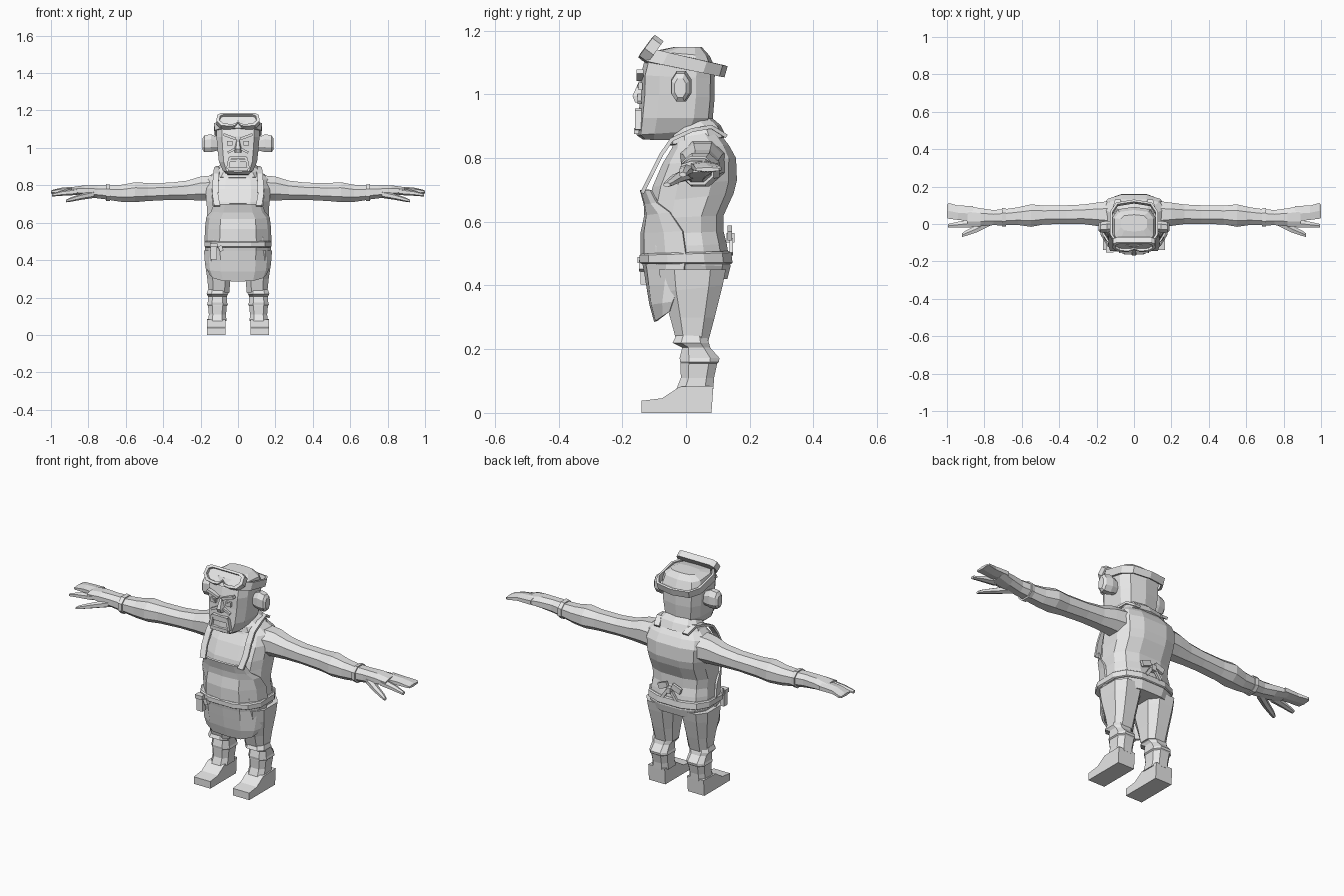
import bpy, bmesh, math
from mathutils import Vector

grey = bpy.data.materials.new("plain grey")
grey.diffuse_color = (0.8, 0.8, 0.8, 1)


def make(name, verts, faces, mirror=False, thick=0):
    bm = bmesh.new()
    vs = [bm.verts.new(v) for v in verts]
    for f in faces:
        bm.faces.new([vs[i] for i in f])
    bmesh.ops.recalc_face_normals(bm, faces=bm.faces[:])
    me = bpy.data.meshes.new(name)
    bm.to_mesh(me)
    bm.free()
    me.materials.append(grey)
    ob = bpy.data.objects.new(name, me)
    bpy.context.collection.objects.link(ob)
    if thick:
        s = ob.modifiers.new("thickness", 'SOLIDIFY')
        s.thickness = thick
        s.offset = 0
    if mirror:
        m = ob.modifiers.new("mirror", 'MIRROR')
        m.use_mirror_merge = False
    return ob


def loft(name, rings, caps=True, **kw):
    n = len(rings[0])
    verts = [p for r in rings for p in r]
    faces = [(i*n + j, i*n + (j+1) % n, (i+1)*n + (j+1) % n, (i+1)*n + j)
             for i in range(len(rings)-1) for j in range(n)]
    if caps:
        faces += [tuple(range(n)), tuple(range(len(verts)-n, len(verts)))]
    return make(name, verts, faces, **kw)


def unit_ring(n, e):
    pts = []
    for k in range(n):
        a = 2*math.pi*(k + 0.5)/n
        pts.append([math.copysign(abs(v)**e, v) if abs(v) > 1e-6 else 0
                    for v in (math.cos(a), math.sin(a))])
    mx, my = max(p[0] for p in pts), max(p[1] for p in pts)
    return [(p[0]/mx, p[1]/my) for p in pts]


def upright(name, rows, cx=0, n=8, e=0.7, **kw):
    """Rows: half width, front y, front z, back y, back z."""
    rings = []
    for w, yf, zf, yb, zb in rows:
        rings.append([Vector((cx + c*w, (yf+yb)/2 + s*(yb-yf)/2, (zf+zb)/2 + s*(zb-zf)/2))
                      for c, s in unit_ring(n, e)])
    return loft(name, rings, **kw)


def sideways(name, rows, n=8, e=0.9, **kw):
    """Rows: x, centre y, centre z, radius y, radius z."""
    rings = [[Vector((x, y + c*ry, z + s*rz)) for c, s in unit_ring(n, e)]
             for x, y, z, ry, rz in rows]
    return loft(name, rings, mirror=True, **kw)


def box(name, loc, size, tilt=0, mirror=False, rot_x=0):
    x, y, z = (v/2 for v in size)
    verts = [Vector((a*x, b*y, c*z)) for c in (-1, 1) for a, b in ((-1, -1), (1, -1), (1, 1), (-1, 1))]
    ct, st, cx, sx = math.cos(tilt), math.sin(tilt), math.cos(rot_x), math.sin(rot_x)
    out = []
    for v in verts:
        p = Vector((v.x*ct - v.z*st, v.y, v.x*st + v.z*ct))
        out.append(Vector((p.x, p.y*cx - p.z*sx, p.y*sx + p.z*cx)) + Vector(loc))
    faces = [(0, 1, 2, 3), (4, 5, 6, 7)] + [(i, (i+1) % 4, (i+1) % 4 + 4, i+4) for i in range(4)]
    return make(name, out, faces, mirror=mirror)


# Torso with hem, belly, rounded back and neck
upright("torso", [
    (.150, -.09, .42, .130, .42), (.165, -.12, .47, .140, .46), (.165, -.12, .52, .128, .53),
    (.160, -.115, .56, .118, .57), (.165, -.115, .61, .118, .62), (.165, -.115, .66, .150, .69),
    (.170, -.105, .71, .160, .73), (.175, -.075, .78, .157, .80), (.165, -.045, .83, .135, .84),
    (.120, -.035, .86, .10, .885), (.075, -.03, .87, .07, .92)], n=12)

# Apron wrapped round the front
cols = ((-1, 1), (-.9, .55), (-.55, .08), (0, 0), (.55, .08), (.9, .55), (1, 1))
rows = ((.70, .70, .125, -.14, -.11), (.655, .66, .14, -.128, -.09), (.62, .63, .165, -.126, -.05),
        (.565, .57, .172, -.138, -.01), (.50, .50, .174, -.138, 0), (.45, .45, .17, -.128, -.005),
        (.40, .40, .168, -.12, -.02), (.34, .35, .162, -.11, -.04), (.287, .32, .145, -.095, -.05))
averts = [Vector((u*w, yf + k*(ys-yf), zc + k*(zs-zc))) for zc, zs, w, yf, ys in rows for u, k in cols]
afaces = [(i*7+j, i*7+j+1, i*7+j+8, i*7+j+7) for i in range(len(rows)-1) for j in range(6)]
make("apron", averts, afaces, thick=.01)

# Belt band
upright("belt", [(.172, -.14, .468, .142, .468), (.178, -.146, .472, .146, .472),
                 (.178, -.146, .495, .142, .503), (.172, -.14, .50, .136, .508)], n=12)

# Shoulder straps running over to the back
path = ((.112, -.138, .69), (.122, -.108, .75), (.12, -.078, .81), (.117, -.045, .858),
        (.112, .02, .888), (.10, .08, .898), (.085, .128, .868))
sv = [Vector((x + d, y, z)) for x, y, z in path for d in (-.016, .016)]
make("strap", sv, [(2*i, 2*i+1, 2*i+3, 2*i+2) for i in range(len(path)-1)], mirror=True, thick=.012)

# Collar folds
upright("collar", [(.125, -.05, .84, .122, .865), (.108, -.045, .865, .105, .90),
                   (.085, -.035, .88, .075, .925)], n=10, caps=False, thick=.01)

# Pouch on the belt
box("pouch", (-.13, -.128, .445), (.035, .03, .085))
box("pouch_flap", (-.13, -.135, .48), (.042, .034, .02))
box("belt_tool", (-.092, -.137, .462), (.02, .02, .03), tilt=.4)

# Bow tied on the back
box("bow_knot", (0, .14, .55), (.025, .025, .03))
box("bow_loop", (.04, .137, .565), (.055, .014, .03), tilt=-.35, mirror=True)
box("bow_tail", (.028, .142, .522), (.016, .012, .055), tilt=.6, mirror=True)

# Arms with elbow, cuff, hand, fingers and thumb
sideways("arm", [(.11, .05, .785, .075, .07), (.2, .052, .783, .062, .064), (.27, .052, .773, .052, .052),
                 (.36, .05, .768, .05, .046), (.48, .048, .764, .05, .048), (.55, .045, .763, .06, .053),
                 (.62, .042, .757, .047, .046), (.70, .036, .76, .042, .037)])
sideways("cuff", [(.685, .036, .76, .048, .043), (.705, .036, .761, .05, .045)])
sideways("hand", [(.70, .036, .762, .044, .038), (.75, .034, .765, .04, .035),
                  (.82, .036, .77, .048, .03), (.89, .04, .772, .056, .018)])
sideways("fingers", [(.86, .055, .773, .042, .02), (.94, .06, .772, .038, .016),
                     (.99, .07, .766, .042, .010), (1.0, .068, .764, .036, .007)], n=6)
sideways("finger", [(.86, .005, .766, .022, .018), (.94, -.004, .758, .016, .014),
                    (.995, -.01, .748, .010, .008)], n=6)
sideways("thumb", [(.77, .015, .752, .024, .02), (.84, -.025, .738, .019, .016),
                   (.90, -.05, .722, .014, .011), (.92, -.06, .716, .010, .007)], n=6)

# Legs, boots and feet
upright("trouser_leg", [(.08, -.085, .45, .125, .45), (.075, -.075, .38, .115, .40),
                        (.062, -.05, .30, .09, .30), (.055, -.03, .225, .07, .225)],
        cx=.102, mirror=True)
upright("boot", [(.050, -.03, .245, .064, .24), (.058, -.042, .22, .072, .22), (.050, -.012, .205, .076, .205),
                 (.052, -.02, .172, .105, .172), (.056, -.018, .16, .103, .16), (.050, -.018, .155, .098, .155),
                 (.046, -.016, .11, .088, .11), (.048, -.03, .075, .086, .075)], cx=.11, mirror=True)
prof = ((-.14, 0), (-.14, .038), (-.075, .046), (-.02, .082), (.086, .085), (.08, 0))
loft("foot", [[Vector((x, y, z)) for y, z in prof] for x in (.067, .165)], mirror=True)

# Head
upright("head", [(.055, -.135, .858, 0, .855), (.08, -.155, .872, .065, .888), (.102, -.15, .925, .084, .925),
                 (.110, -.143, 1.0, .09, .99), (.115, -.142, 1.06, .09, 1.05), (.115, -.132, 1.10, .092, 1.08),
                 (.105, -.105, 1.135, .075, 1.12), (.07, -.04, 1.148, .05, 1.148)], n=10, e=.6)
sideways("ear", [(.10, -.01, 1.02, .022, .032), (.145, -.015, 1.025, .032, .048),
                 (.18, -.018, 1.022, .028, .044), (.19, -.018, 1.02, .018, .03)])

# Goggle strap around the head
upright("goggle_strap", [(.12, -.135, 1.105, .115, 1.055), (.122, -.115, 1.145, .125, 1.09)],
        n=10, e=.6, caps=False, thick=.012)

# Goggle frame: tilted outline with a nose notch and a sunken lens
half = ((0, .025), (.018, .004), (.045, 0), (.09, .006), (.115, .035), (.112, .075), (.09, .088))
outline = list(half) + [(-x, t) for x, t in reversed(half[1:])]
up, back = Vector((0, .053, .072)).normalized(), Vector((0, .072, -.053)).normalized()


def goggle(scale, depth):
    return [Vector((x*scale, -.15, 1.116)) + up*(.046 + (t-.046)*(2*scale-1)) + back*depth
            for x, t in outline]


loft("goggles", [goggle(.84, .012), goggle(.86, -.002), goggle(1, 0), goggle(1, .034)])

# Face
loft("nose", [[Vector((a*w, y, z)) for a, y in ((-1, yb), (-.5, yf), (.5, yf), (1, yb))]
              for z, w, yf, yb in ((1.045, .010, -.146, -.13), (.995, .022, -.168, -.13),
                                   (.975, .022, -.16, -.13))])
box("brow", (.045, -.144, 1.06), (.07, .022, .014), tilt=.35, mirror=True)
box("eye", (.045, -.143, 1.026), (.03, .012, .024), mirror=True)
box("pupil", (.043, -.148, 1.026), (.012, .008, .012), mirror=True)
box("cheek_fold", (.035, -.146, .985), (.045, .012, .012), tilt=-.5, mirror=True)
box("upper_lip", (0, -.15, .948), (.09, .02, .014))
box("mouth_side", (.05, -.15, .918), (.014, .02, .06), tilt=.2, mirror=True)
box("teeth", (0, -.15, .932), (.08, .012, .014))
box("lower_lip", (0, -.155, .885), (.105, .016, .018))
